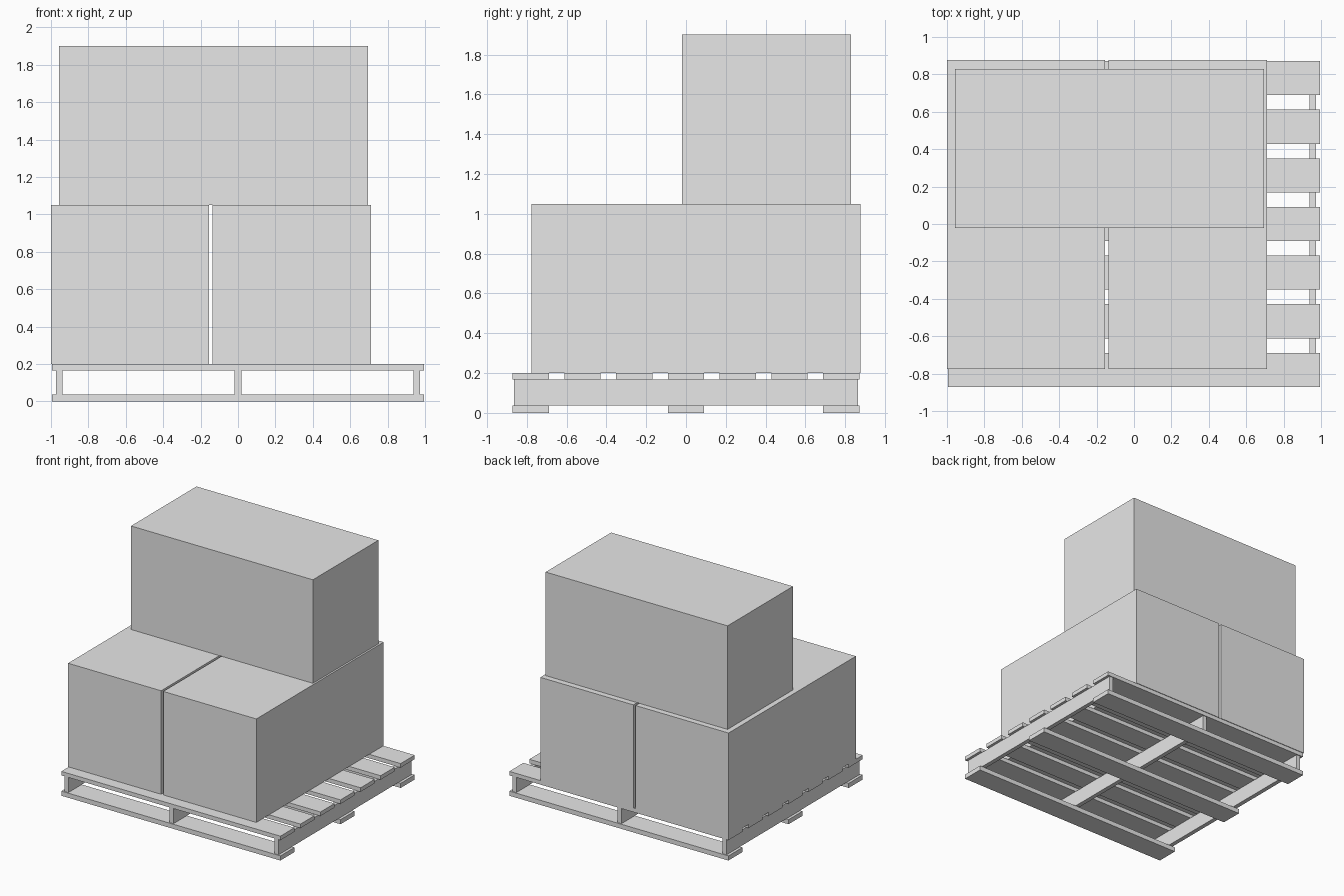
import bpy

if "Cube" in bpy.data.objects:
    bpy.data.objects.remove(bpy.data.objects["Cube"], do_unlink=True)

# Single plain colour
grey = bpy.data.materials.new("light_grey")
grey.use_nodes = True
grey.diffuse_color = (0.8, 0.8, 0.8, 1)
grey.node_tree.nodes["Principled BSDF"].inputs["Base Color"].default_value = (0.8, 0.8, 0.8, 1)


def block(name, x, y, z):
    """Box spanning the given (low, high) ranges."""
    spans = (x, y, z)
    bpy.ops.mesh.primitive_cube_add(size=1, location=[(a + b) / 2 for a, b in spans])
    ob = bpy.context.object
    ob.name = ob.data.name = name
    ob.scale = [b - a for a, b in spans]
    bpy.ops.object.transform_apply(location=False, rotation=False, scale=True)
    ob.data.materials.append(grey)


def around(centre, half):
    return (centre - half, centre + half)


# Pallet: seven top slats, three bottom boards, three upright stringers
LENGTH = (-0.995, 0.995)
for i in range(-3, 4):
    block(f"top_slat_{i + 4}", LENGTH, around(i * 0.26, 0.091), (0.167, 0.2))
for i in (-1, 0, 1):
    block(f"bottom_board_{i + 2}", LENGTH, around(i * 0.78, 0.091), (0, 0.038))
    block(f"stringer_{i + 2}", around(i * 0.955, 0.018), around(0, 0.863), (0.038, 0.167))

# Cartons: two side by side, one laid across the back
block("lower_right_carton", (-1, -0.155), (-0.776, 0.876), (0.2, 1.05))
block("lower_left_carton", (-0.135, 0.71), (-0.776, 0.876), (0.2, 1.05))
block("upper_carton", (-0.957, 0.695), (-0.021, 0.828), (1.05, 1.9))
